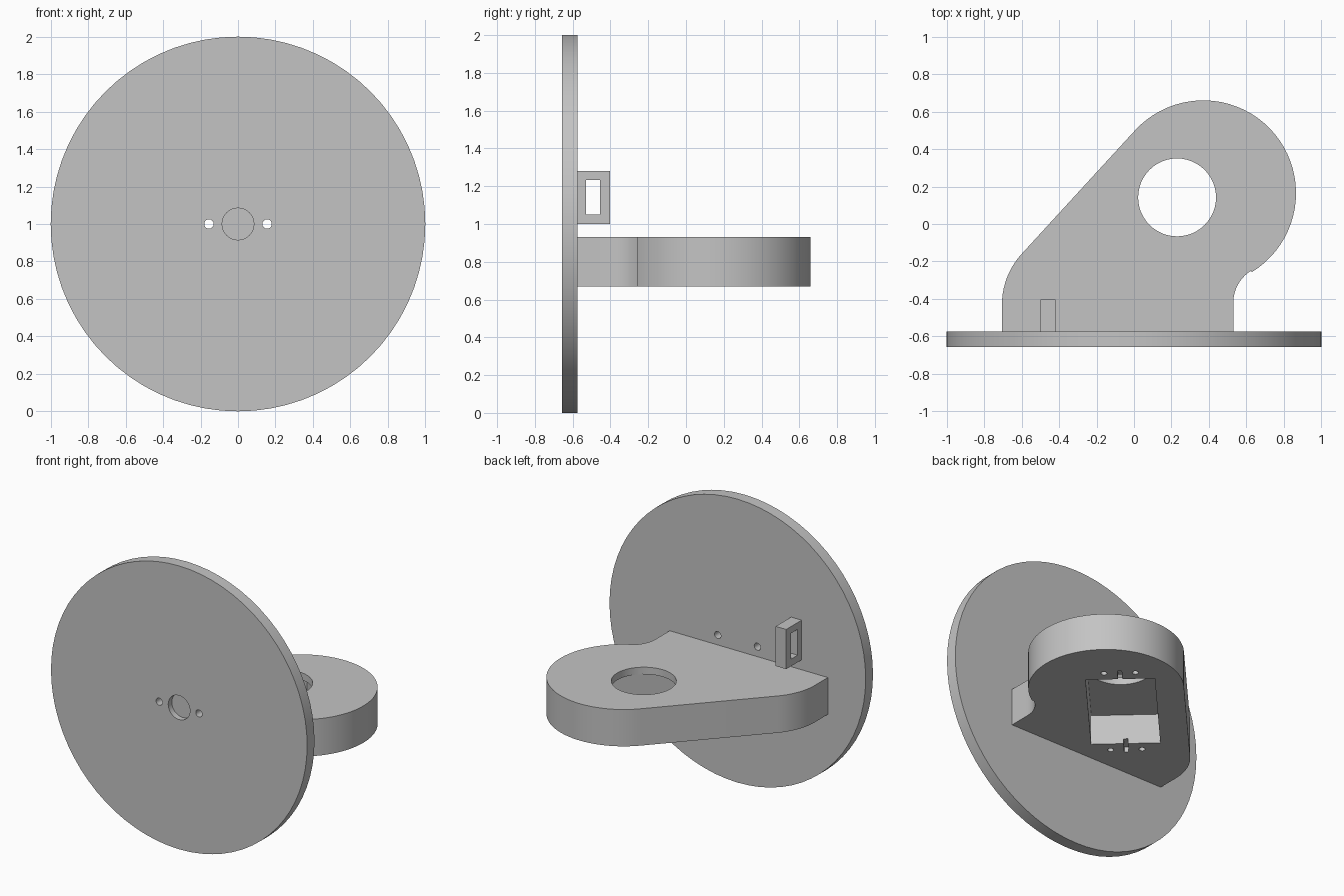
import bpy, bmesh
from math import sin, cos, radians, pi
from mathutils import Matrix, Vector

old = bpy.data.objects.get("Cube")
if old:
    bpy.data.objects.remove(old, do_unlink=True)

grey = bpy.data.materials.new("light grey")
grey.use_nodes = True
grey.diffuse_color = (0.55, 0.55, 0.55, 1)
grey.node_tree.nodes["Principled BSDF"].inputs["Base Color"].default_value = grey.diffuse_color


def finish(name, bm):
    bmesh.ops.recalc_face_normals(bm, faces=bm.faces)
    mesh = bpy.data.meshes.new(name)
    bm.to_mesh(mesh)
    bm.free()
    mesh.materials.append(grey)
    ob = bpy.data.objects.new(name, mesh)
    bpy.context.collection.objects.link(ob)
    return ob


def prism(name, outline, z0, z1):
    bm = bmesh.new()
    face = bm.faces.new([bm.verts.new((x, y, z0)) for x, y in outline])
    top = bmesh.ops.extrude_face_region(bm, geom=[face])["geom"]
    verts = [v for v in top if isinstance(v, bmesh.types.BMVert)]
    bmesh.ops.translate(bm, verts=verts, vec=(0, 0, z1 - z0))
    return finish(name, bm)


def box(name, low, high, matrix=Matrix()):
    bm = bmesh.new()
    low, high = Vector(low), Vector(high)
    size = Matrix.Diagonal((*(high - low), 1))
    bmesh.ops.create_cube(bm, size=1, matrix=matrix @ Matrix.Translation((low + high) / 2) @ size)
    return finish(name, bm)


def cylinder(name, x, z, radius, y0, y1, segments=32):
    """Cylinder along the y axis."""
    bm = bmesh.new()
    place = Matrix.Translation((x, (y0 + y1) / 2, z)) @ Matrix.Rotation(pi / 2, 4, "X")
    bmesh.ops.create_cone(bm, cap_ends=True, segments=segments, radius1=radius,
                          radius2=radius, depth=y1 - y0, matrix=place)
    return finish(name, bm)


def arc(cx, cy, r, start, end, steps):
    angles = [radians(start + (end - start) * i / steps) for i in range(steps + 1)]
    return [(cx + r * cos(a), cy + r * sin(a)) for a in angles]


def circle(cx, cy, r, steps=32):
    return arc(cx, cy, r, 0, 360, steps)[:-1]


def cut(target, cutters):
    bpy.context.view_layer.objects.active = target
    for c in cutters:
        mod = target.modifiers.new("cut", "BOOLEAN")
        mod.operation, mod.solver, mod.object = "DIFFERENCE", "EXACT", c
        bpy.ops.object.modifier_apply(modifier=mod.name)
        bpy.data.objects.remove(c, do_unlink=True)


def smooth(ob):
    bpy.ops.object.select_all(action="DESELECT")
    ob.select_set(True)
    bpy.context.view_layer.objects.active = ob
    bpy.ops.object.shade_smooth_by_angle(angle=radians(30))


FRONT, BACK = -0.657, -0.575
BOTTOM, TOP = 0.67, 0.93

# Upright disc with a blind centre recess and two through holes
disc = cylinder("disc", 0, 1, 1, FRONT, BACK, 72)
cut(disc, [cylinder("recess_cutter", 0, 1, 0.085, FRONT - 0.1, FRONT + 0.04)] +
    [cylinder("hole_cutter", s * 0.155, 1, 0.025, FRONT - 0.1, BACK + 0.1, 24) for s in (-1, 1)])
smooth(disc)

# Horizontal arm: rounded shoulder, large round end, concave fillet
outline = [(-0.705, BACK)]
outline += arc(-0.305, -0.43, 0.4, 180, 137.5, 10)
outline += arc(0.37, 0.165, 0.495, 137.5, -58.4, 40)
outline += arc(0.73, -0.42, 0.2, 121.6, 180, 10)
outline += [(0.53, BACK)]
arm = prism("arm", outline, BOTTOM, TOP)

# Motor pocket under the arm, with screw holes and slots at both ends
axis = Matrix.Translation((0.10, 0.01, BOTTOM)) @ Matrix.Rotation(radians(47.5), 4, "Z")
cutters = [box("pocket_cutter", (-0.41, -0.22, -0.1), (0.41, 0.22, 0.21), axis),
           prism("shaft_cutter", circle(0.23, 0.142, 0.208, 48), BOTTOM + 0.1, TOP + 0.1)]
for end in (-1, 1):
    a, b = sorted((end * 0.38, end * 0.515))
    cutters.append(box("slot_cutter", (a, -0.014, -0.1), (b, 0.014, 0.035), axis))
    for side in (-1, 1):
        p = axis @ Vector((end * 0.487, side * 0.1, 0))
        cutters.append(prism("screw_cutter", circle(p.x, p.y, 0.02, 20), BOTTOM - 0.1, BOTTOM + 0.12))
cut(arm, cutters)
smooth(arm)

# Small upright loop on the back of the disc
loop = box("cable_loop", (-0.5, BACK, 1.0), (-0.418, -0.403, 1.28))
cut(loop, [box("window_cutter", (-0.6, -0.53, 1.05), (-0.3, -0.455, 1.232))])
